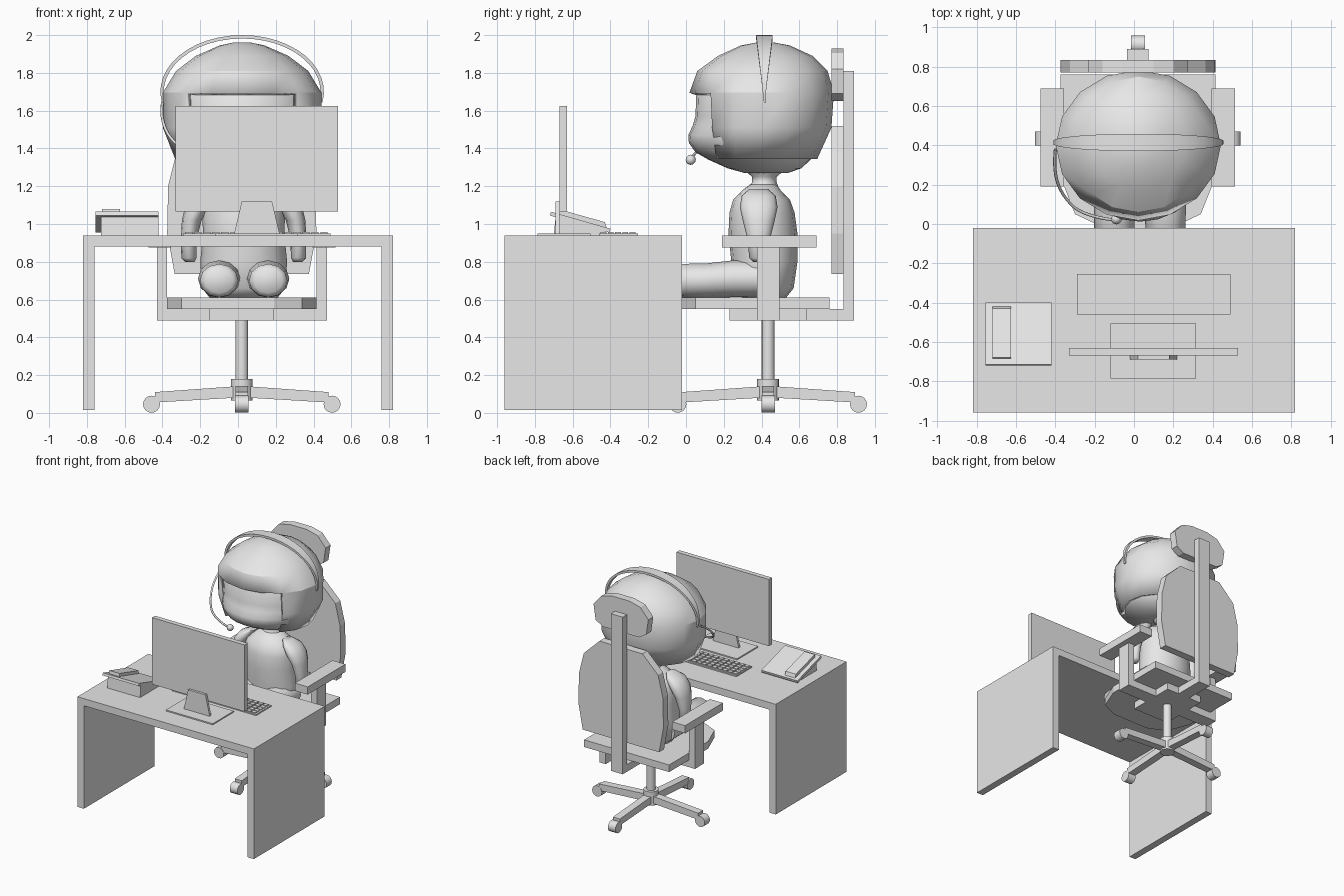
import bpy, bmesh, math
from mathutils import Vector, Matrix

cube = bpy.data.objects.get("Cube")
if cube:
    bpy.data.objects.remove(cube, do_unlink=True)

grey = bpy.data.materials.new("plain_grey")
grey.use_nodes = True
grey.diffuse_color = (0.8, 0.8, 0.8, 1)
grey.node_tree.nodes["Principled BSDF"].inputs["Base Color"].default_value = (0.8, 0.8, 0.8, 1)
CX, CY = 0.02, 0.435   # chair centre
BX = 0.03              # body centre


def finish(name, bm, smooth=None):
    bmesh.ops.recalc_face_normals(bm, faces=bm.faces)
    me = bpy.data.meshes.new(name)
    bm.to_mesh(me)
    bm.free()
    me.materials.append(grey)
    ob = bpy.data.objects.new(name, me)
    bpy.context.collection.objects.link(ob)
    if smooth:
        me.shade_smooth()
        me.set_sharp_from_angle(angle=math.radians(smooth))
    return ob


def add_box(bm, x0, x1, y0, y1, z0, z1):
    m = Matrix.Translation(((x0 + x1) / 2, (y0 + y1) / 2, (z0 + z1) / 2))
    bmesh.ops.create_cube(bm, size=1, matrix=m @ Matrix.Diagonal((x1 - x0, y1 - y0, z1 - z0, 1)))


def box(name, *dims):
    bm = bmesh.new()
    add_box(bm, *dims)
    return finish(name, bm)


def prism(name, outline, axis, lo, hi):
    """Extrude a 2D outline along an axis."""
    bm = bmesh.new()
    place = {"x": lambda a, b, t: (t, a, b), "y": lambda a, b, t: (a, t, b), "z": lambda a, b, t: (a, b, t)}[axis]
    face = bm.faces.new([bm.verts.new(place(a, b, lo)) for a, b in outline])
    ext = bmesh.ops.extrude_face_region(bm, geom=[face])
    move = Vector(place(0, 0, hi - lo))
    bmesh.ops.translate(bm, vec=move, verts=[v for v in ext["geom"] if isinstance(v, bmesh.types.BMVert)])
    return finish(name, bm)


def mirrored(points, cx):
    return points + [(2 * cx - x, b) for x, b in reversed(points)]


def loft(name, rings, axis="z", seg=16, caps=(True, True), smooth=40, cut=None):
    """Skin elliptical rings given as (centre, radius a, radius b)."""
    bm = bmesh.new()
    loops = []
    for c, ra, rb in rings:
        loop = []
        for i in range(seg):
            t = 2 * math.pi * i / seg
            a, b = ra * math.cos(t), rb * math.sin(t)
            loop.append(bm.verts.new(Vector(c) + Vector((a, b, 0) if axis == "z" else (a, 0, b))))
        loops.append(loop)
    for p, q in zip(loops, loops[1:]):
        for i in range(seg):
            j = (i + 1) % seg
            bm.faces.new((p[i], p[j], q[j], q[i]))
    for on, loop in zip(caps, (loops[0], loops[-1])):
        if on:
            bm.faces.new(loop)
    if cut:
        bmesh.ops.delete(bm, geom=[f for f in bm.faces if cut(f.calc_center_median())], context="FACES")
    return finish(name, bm, smooth)


def upright(cx, rows):
    """Rings from rows of (z, half width, front y, back y)."""
    return [((cx, (f + b) / 2, z), w, (b - f) / 2) for z, w, f, b in rows]


# Desk
box("desk_top", -0.82, 0.82, -0.96, -0.02, 0.88, 0.94)
for side, x in (("right", -0.82), ("left", 0.76)):
    box(side + "_desk_panel", x, x + 0.06, -0.96, -0.02, 0.015, 0.88)

# Monitor
box("monitor_screen", -0.33, 0.53, -0.67, -0.63, 1.065, 1.625)
box("monitor_base", -0.12, 0.315, -0.785, -0.505, 0.94, 0.95)
prism("monitor_neck", mirrored([(-0.02, 0.95), (0.02, 1.12)], 0.1), "y", -0.69, -0.67)

# Keyboard
box("keyboard_body", -0.29, 0.49, -0.46, -0.255, 0.94, 0.95)
bm = bmesh.new()
for row in range(5):
    for col in range(16):
        x, y = -0.28 + col * 0.0478, -0.452 + row * 0.0385
        add_box(bm, x, x + 0.038, y, y + 0.03, 0.95, 0.957)
finish("keyboard_keys", bm)

# Desk phone
prism("phone_plate", [(-0.72, 1.045), (-0.715, 1.065), (-0.40, 0.975), (-0.405, 0.955)], "x", -0.755, -0.42)
prism("phone_stand", [(-0.70, 0.94), (-0.69, 1.04), (-0.43, 0.965), (-0.43, 0.94)], "x", -0.725, -0.42)
prism("phone_handset", [(-0.685, 1.055), (-0.68, 1.08), (-0.43, 1.01), (-0.42, 0.98)], "x", -0.72, -0.625)

# Chair base: four legs with casters
loft("chair_hub", upright(CX, [(z, 0.058, CY - 0.058, CY + 0.058) for z in (0.065, 0.18)]))
loft("chair_column", upright(CX, [(z, 0.034, CY - 0.034, CY + 0.034) for z in (0.17, 0.5)]))
for k in range(4):
    spin = Matrix.Translation((CX, CY, 0)) @ Matrix.Rotation(k * math.pi / 2, 4, "Z")
    leg = prism("chair_leg", [(0.04, 0.08), (0.04, 0.14), (0.46, 0.11), (0.46, 0.055)], "y", -0.032, 0.032)
    bm = bmesh.new()
    turn = Matrix.Translation((0.478, 0, 0.046)) @ Matrix.Rotation(math.pi / 2, 4, "X")
    bmesh.ops.create_cone(bm, cap_ends=True, segments=16, radius1=0.045, radius2=0.045, depth=0.07, matrix=turn)
    caster = finish("chair_caster", bm, 40)
    for ob in (leg, caster):
        ob.data.transform(spin)

# Seat, back and head support
seat = mirrored([(-0.375, 0.76), (-0.375, 0.24), (-0.30, 0.05), (-0.15, -0.02)], CX)
prism("seat", seat, "z", 0.55, 0.61)
back = mirrored([(-0.335, 0.735), (-0.375, 0.95), (-0.37, 1.2), (-0.325, 1.38), (-0.18, 1.52)], CX)
prism("backrest", back, "y", 0.77, 0.835)
head = mirrored([(-0.15, 1.65), (-0.215, 1.69), (-0.235, 1.82), (-0.16, 1.905), (-0.06, 1.93)], CX)
prism("headrest", head, "y", 0.77, 0.835)
box("back_post", CX - 0.055, CX + 0.055, 0.835, 0.89, 0.49, 1.81)
box("back_bar", CX - 0.055, CX + 0.055, 0.6, 0.89, 0.49, 0.55)
box("seat_mount", CX - 0.17, CX + 0.17, 0.23, 0.64, 0.49, 0.55)
box("arm_crossbar", -0.43, 0.47, 0.375, 0.495, 0.49, 0.55)
for side, s in (("right", -1), ("left", 1)):
    xs = sorted((CX + s * 0.395, CX + s * 0.45))
    box(side + "_arm_post", *xs, 0.375, 0.495, 0.49, 0.88)
    xs = sorted((CX + s * 0.375, CX + s * 0.495))
    box(side + "_armrest", *xs, 0.19, 0.69, 0.875, 0.94)

# Seated body
loft("torso", upright(BX, [
    (0.61, 0.18, 0.30, 0.53), (0.66, 0.22, 0.25, 0.57), (0.80, 0.23, 0.24, 0.59), (0.95, 0.215, 0.225, 0.59),
    (1.06, 0.22, 0.23, 0.575), (1.13, 0.20, 0.25, 0.55), (1.18, 0.13, 0.30, 0.50), (1.21, 0.08, 0.34, 0.48)]), smooth=60)
loft("neck", upright(BX, [(1.17, 0.10, 0.31, 0.50), (1.22, 0.07, 0.35, 0.48), (1.25, 0.07, 0.35, 0.48),
                          (1.30, 0.13, 0.29, 0.54)]), smooth=60)
for side, s in (("right", -1), ("left", 1)):
    loft(side + "_thigh", [((BX + s * 0.13, y, z), r, r * 0.87) for y, z, r in (
        (-0.085, 0.70, 0.075), (-0.06, 0.70, 0.102), (0.10, 0.70, 0.104), (0.25, 0.71, 0.112),
        (0.45, 0.71, 0.11))], axis="y", seg=12, smooth=50)
    loft(side + "_arm", [((BX + s * x, 0.385, z), a, b) for x, z, a, b in (
        (0.285, 0.80, 0.025, 0.03), (0.29, 0.82, 0.04, 0.05), (0.29, 0.92, 0.042, 0.06), (0.275, 1.02, 0.052, 0.085),
        (0.245, 1.09, 0.065, 0.10), (0.205, 1.15, 0.06, 0.09), (0.16, 1.185, 0.03, 0.05))], seg=12, smooth=60)

# Head with soft muzzle
loft("head", upright(BX, [
    (1.27, 0.12, 0.31, 0.54), (1.295, 0.21, 0.22, 0.61), (1.34, 0.29, 0.12, 0.66), (1.38, 0.325, 0.05, 0.68),
    (1.43, 0.345, 0.015, 0.70), (1.47, 0.355, 0.012, 0.70), (1.52, 0.36, 0.035, 0.70), (1.57, 0.365, 0.05, 0.70),
    (1.70, 0.36, 0.055, 0.71), (1.80, 0.28, 0.13, 0.66)]), seg=24, smooth=60)

# Hair cap, opened at the face
hair = loft("hair", upright(0.022, [
    (1.345, 0.355, 0.07, 0.695), (1.51, 0.42, 0.03, 0.77), (1.695, 0.42, 0.018, 0.783), (1.81, 0.35, 0.06, 0.75),
    (1.89, 0.245, 0.17, 0.67), (1.945, 0.12, 0.29, 0.55), (1.962, 0.04, 0.38, 0.46)]),
    caps=(False, True), smooth=28, cut=lambda c: c.z < 1.69 and c.y < 0.16)
shell = hair.modifiers.new("thickness", "SOLIDIFY")
shell.thickness = 0.035
shell.offset = -1

# Headset band: strip tapering towards the ears
bm = bmesh.new()
rows = []
for i in range(25):
    t = math.pi * (-0.06 + 1.12 * i / 24)
    half = 0.008 + 0.036 * max(0, math.sin(t))
    row = []
    for r, y in ((0, -half), (0, half), (0.018, half), (0.018, -half)):
        row.append(bm.verts.new((0.022 + (0.415 + r) * math.cos(t), 0.415 + y, 1.70 + (0.282 + r) * math.sin(t))))
    rows.append(row)
for p, q in zip(rows, rows[1:]):
    for i in range(4):
        j = (i + 1) % 4
        bm.faces.new((p[i], p[j], q[j], q[i]))
bm.faces.new(rows[0])
bm.faces.new(rows[-1])
finish("headset_band", bm, 30)

# Microphone boom and tip
curve = bpy.data.curves.new("microphone_boom", "CURVE")
curve.dimensions = "3D"
curve.bevel_depth = 0.008
curve.bevel_resolution = 1
path = curve.splines.new("NURBS")
points = [(-0.40, 0.38, 1.64), (-0.41, 0.28, 1.58), (-0.37, 0.15, 1.46), (-0.26, 0.04, 1.37), (-0.10, 0.02, 1.34)]
path.points.add(len(points) - 1)
for p, co in zip(path.points, points):
    p.co = (*co, 1)
path.use_endpoint_u = True
path.order_u = 3
curve.materials.append(grey)
bpy.context.collection.objects.link(bpy.data.objects.new("microphone_boom", curve))
bm = bmesh.new()
bmesh.ops.create_uvsphere(bm, u_segments=10, v_segments=6, radius=0.027,
                          matrix=Matrix.Translation((-0.09, 0.025, 1.34)))
finish("microphone_tip", bm, 60)
